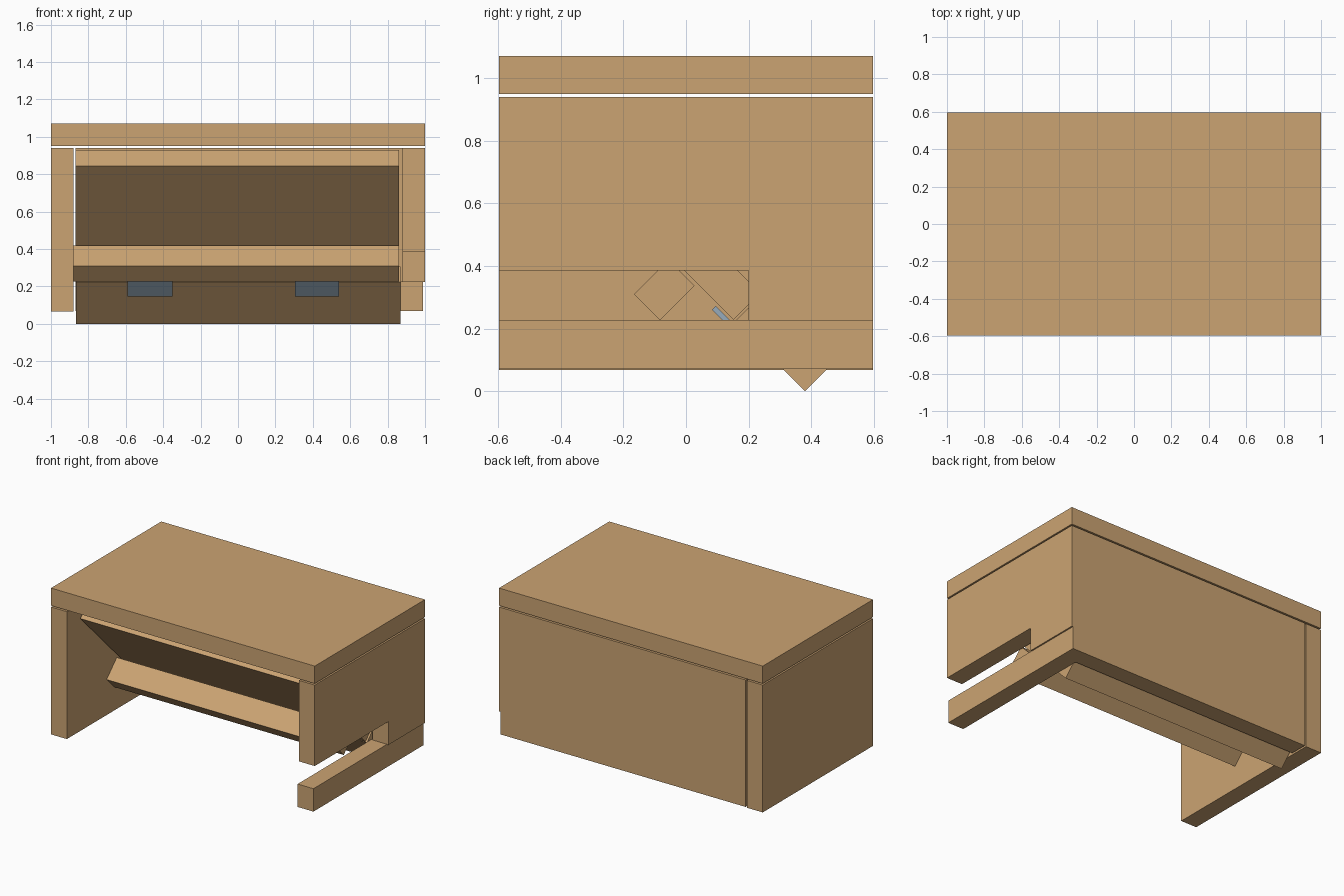
import bpy, bmesh

if "Cube" in bpy.data.objects:
    bpy.data.objects.remove(bpy.data.objects["Cube"])


def material(name, color):
    m = bpy.data.materials.new(name)
    m.diffuse_color = (*color, 1)
    m.use_nodes = True
    m.node_tree.nodes["Principled BSDF"].inputs["Base Color"].default_value = m.diffuse_color
    return m


wood = material("wood", (0.60, 0.37, 0.17))
steel = material("steel", (0.31, 0.41, 0.50))


def extrude_x(name, x0, x1, profile, mat=wood):
    """Prism along x from a (y, z) outline."""
    bm = bmesh.new()
    face = bm.faces.new([bm.verts.new((x0, y, z)) for y, z in profile])
    ext = bmesh.ops.extrude_face_region(bm, geom=[face])
    verts = [v for v in ext["geom"] if isinstance(v, bmesh.types.BMVert)]
    bmesh.ops.translate(bm, verts=verts, vec=(x1 - x0, 0, 0))
    bmesh.ops.recalc_face_normals(bm, faces=bm.faces)
    me = bpy.data.meshes.new(name)
    bm.to_mesh(me)
    bm.free()
    me.materials.append(mat)
    ob = bpy.data.objects.new(name, me)
    bpy.context.collection.objects.link(ob)
    return ob


def box(name, x0, x1, y0, y1, z0, z1):
    return extrude_x(name, x0, x1, [(y0, z0), (y1, z0), (y1, z1), (y0, z1)])


def tilted(name, x0, x1, start, along, across, mat=wood):
    """Board at 45 degrees: 'along' runs back and down, 'across' runs back and up."""
    y, z = start
    a, c = along, across
    return extrude_x(name, x0, x1, [(y, z), (y + a, z - a),
                                    (y + a + c, z - a + c), (y + c, z + c)], mat)


# Case: top, left side, back
box("top_panel", -1, 1, -0.597, 0.597, 0.95, 1.07)
box("left_panel", -1, -0.88, -0.597, 0.597, 0.067, 0.94)
box("back_panel", -0.87, 0.88, 0.477, 0.597, 0.07, 0.94)

# Right side with the slot open to the front, and the rail below it
extrude_x("right_panel", 0.88, 1, [(-0.597, 0.385), (0.20, 0.385), (0.20, 0.225),
                                   (0.597, 0.225), (0.597, 0.94), (-0.597, 0.94)])
box("right_lower_rail", 0.87, 0.99, -0.597, 0.597, 0.07, 0.227)

# Sloping inner boards, the lower one a hinged flap
tilted("upper_sloping_board", -0.87, 0.86, (-0.465, 0.845), 0.617, 0.085)
tilted("lower_flap", -0.865, 0.868, (0.157, 0.223), 0.223, 0.085)
tilted("front_ledge", -0.88, 0.86, (-0.166, 0.310), 0.083, 0.11)

# Hinge plates bridging the boards
for side, x0, x1 in (("left", -0.59, -0.35), ("right", 0.305, 0.54)):
    tilted(side + "_hinge", x0, x1, (0.083, 0.260), 0.114, 0.012, steel)
